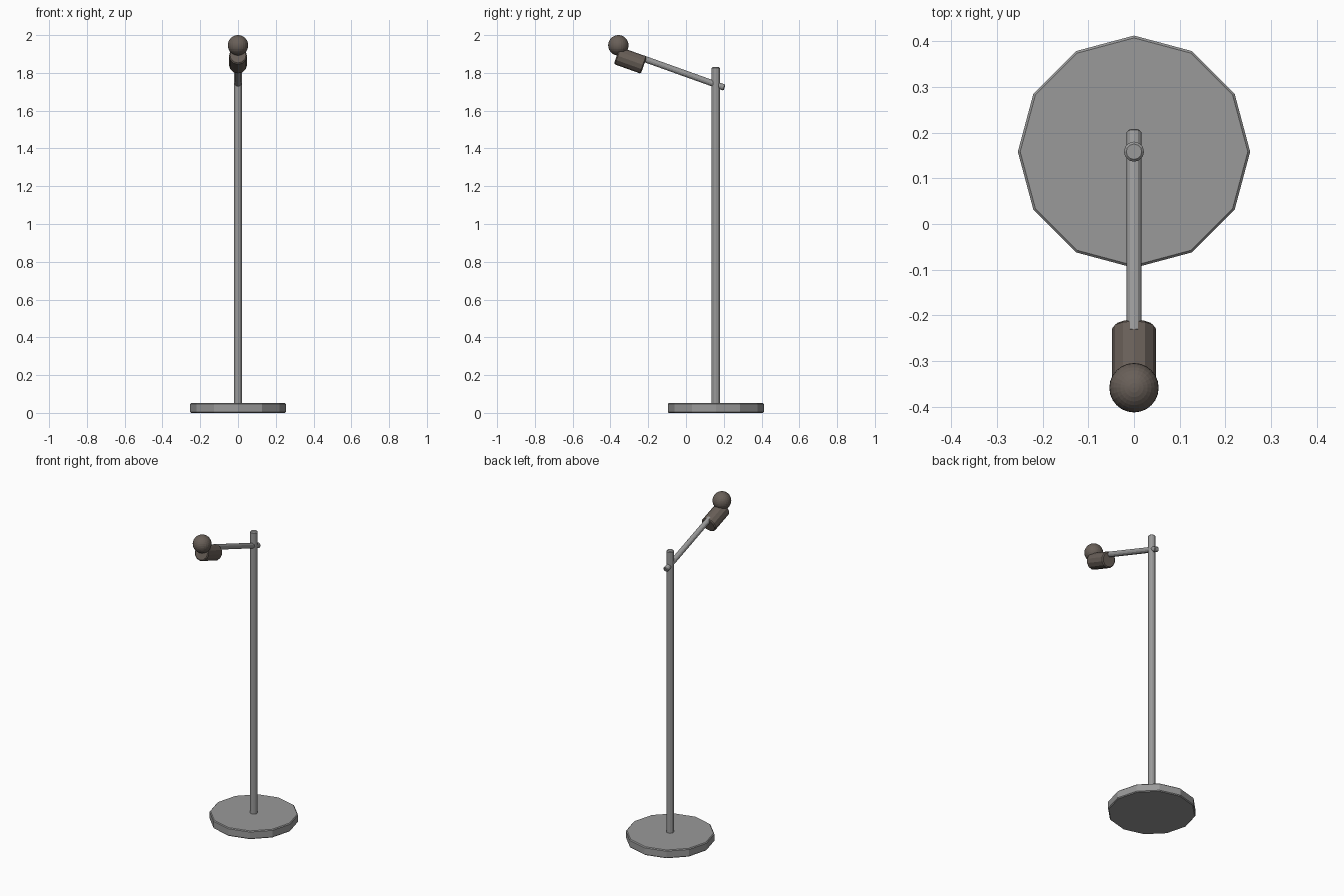
import bpy
from math import radians, cos, sin
from mathutils import Vector

cube = bpy.data.objects.get("Cube")
if cube:
    bpy.data.objects.remove(cube, do_unlink=True)


def make_material(name, color):
    mat = bpy.data.materials.new(name)
    mat.use_nodes = True
    mat.diffuse_color = color
    bsdf = next(n for n in mat.node_tree.nodes if n.type == 'BSDF_PRINCIPLED')
    bsdf.inputs["Base Color"].default_value = color
    return mat


def rod(name, start, end, radius, sides, mat, bevel):
    """Faceted cylinder between two points with softened rims."""
    start, end = Vector(start), Vector(end)
    axis = end - start
    bpy.ops.mesh.primitive_cylinder_add(vertices=sides, radius=radius,
                                        depth=axis.length, location=(start + end) / 2)
    obj = bpy.context.object
    obj.name = name
    # Tilt only about x, so facets stay symmetrical left to right
    obj.rotation_euler = Vector((0, 0, 1)).rotation_difference(axis).to_euler()
    obj.data.materials.append(mat)
    mod = obj.modifiers.new("Rim", 'BEVEL')
    mod.width = bevel
    mod.segments = 1
    mod.limit_method = 'ANGLE'
    mod.angle_limit = radians(60)
    return obj


metal = make_material("grey metal", (0.32, 0.32, 0.32, 1))
brown = make_material("dark brown", (0.14, 0.115, 0.098, 1))

POLE_Y = 0.158
TILT = radians(19.7)
along = Vector((0, -cos(TILT), sin(TILT)))     # direction of the arm
below = Vector((0, -sin(TILT), -cos(TILT)))    # underside of the arm

# Stand
rod("base", (0, POLE_Y, 0), (0, POLE_Y, 0.052), 0.254, 12, metal, 0.005)
rod("pole", (0, POLE_Y, 0.045), (0, POLE_Y, 1.83), 0.022, 12, metal, 0.005)

# Tilted arm through the pole
arm_start = Vector((0, 0.204, 1.722))
arm_end = arm_start + along * 0.47
rod("arm", arm_start, arm_end, 0.0165, 12, metal, 0.004)

# Lamp socket slung under the arm tip
socket_start = arm_start + along * 0.442 + below * 0.032
rod("socket", socket_start, socket_start + along * 0.152, 0.048, 12, brown, 0.006)

# Round bulb
bpy.ops.mesh.primitive_uv_sphere_add(segments=24, ring_count=16, radius=0.054,
                                     location=(0, -0.358, 1.946))
bulb = bpy.context.object
bulb.name = "bulb"
bulb.data.materials.append(brown)
